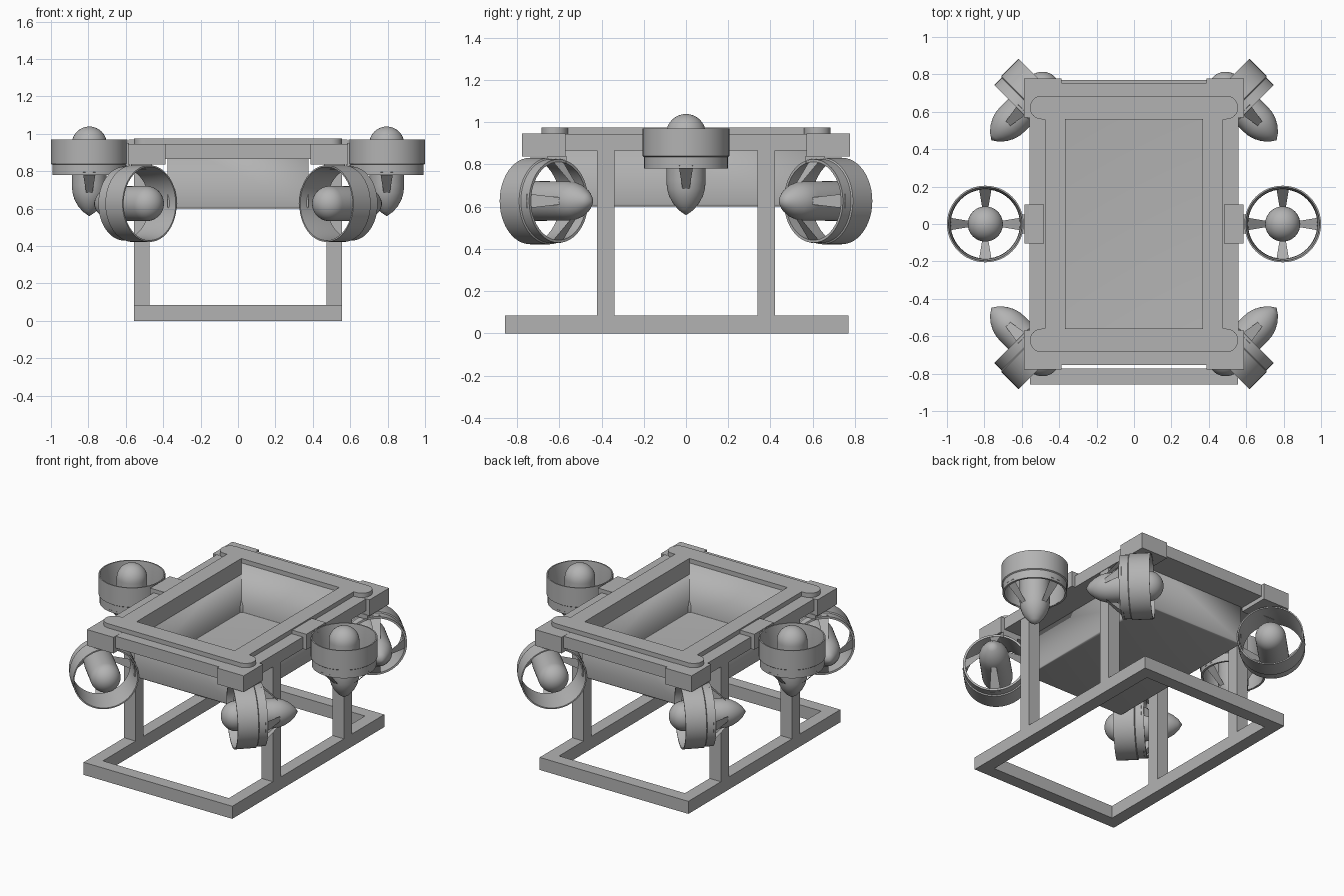
import bpy
import bmesh
import math
from mathutils import Matrix, Vector

cube = bpy.data.objects.get("Cube")
if cube:
    bpy.data.objects.remove(cube, do_unlink=True)

grey = bpy.data.materials.new("plain grey")
grey.use_nodes = True
grey.diffuse_color = (0.45, 0.45, 0.45, 1)
grey.node_tree.nodes["Principled BSDF"].inputs["Base Color"].default_value = (0.45, 0.45, 0.45, 1)


def finish(name, bm, smooth=False):
    bmesh.ops.recalc_face_normals(bm, faces=bm.faces)
    mesh = bpy.data.meshes.new(name)
    bm.to_mesh(mesh)
    bm.free()
    mesh.materials.append(grey)
    obj = bpy.data.objects.new(name, mesh)
    bpy.context.collection.objects.link(obj)
    if smooth:
        bpy.ops.object.select_all(action='DESELECT')
        obj.select_set(True)
        bpy.context.view_layer.objects.active = obj
        bpy.ops.object.shade_smooth_by_angle(angle=math.radians(35))
    return obj


def box_mesh(x, y, z):
    """Box from (low, high) ranges on each axis."""
    bm = bmesh.new()
    size = [r[1] - r[0] for r in (x, y, z)]
    mid = [(r[0] + r[1]) / 2 for r in (x, y, z)]
    bmesh.ops.create_cube(bm, size=1, matrix=Matrix.Translation(mid) @ Matrix.Diagonal((*size, 1)))
    return bm


def box(name, x, y, z):
    return finish(name, box_mesh(x, y, z))


def flip(r, s):
    return r if s > 0 else (-r[1], -r[0])


def lathe(name, profile, matrix, closed=False):
    """Revolve (radius, height) points around the local z axis."""
    bm = bmesh.new()
    verts = [bm.verts.new((r, 0, h)) for r, h in profile]
    edges = [bm.edges.new(pair) for pair in zip(verts, verts[1:])]
    if closed:
        edges.append(bm.edges.new((verts[-1], verts[0])))
    bmesh.ops.spin(bm, geom=verts + edges, axis=(0, 0, 1), cent=(0, 0, 0),
                   angle=math.tau, steps=48, use_duplicate=False)
    bmesh.ops.remove_doubles(bm, verts=bm.verts, dist=0.0004)
    bm.transform(matrix)
    return finish(name, bm, True)


def thruster(label, centre, tail):
    """Ducted thruster; the nose dome is at centre and the cone points along tail."""
    m = Matrix.Translation(centre) @ (-Vector(tail)).to_track_quat('Z', 'Y').to_matrix().to_4x4()
    # Duct with a wider intake band
    lathe(label + "_duct", [(0.185, -0.165), (0.198, -0.165), (0.198, -0.11), (0.205, -0.105),
                            (0.205, 0.025), (0.197, 0.025), (0.187, -0.07)], m, True)
    # Round nose, straight body and pointed tail
    nose = [(0.094 * math.sin(a), 0.094 * math.cos(a))
            for a in (i * math.pi / 20 for i in range(11))]
    tail_curve = [(0.093, -0.22), (0.09, -0.26), (0.08, -0.295),
                  (0.061, -0.33), (0.034, -0.362), (0, -0.385)]
    lathe(label + "_hub", nose + tail_curve, m)
    # Four tapered struts from the duct to the hub
    bm = bmesh.new()
    for k in range(4):
        ends = []
        for r, h, w in ((0.192, -0.155, 0.033), (0.078, -0.27, 0.014)):
            ends.append([bm.verts.new((r + d, s * w, h + d))
                         for d, s in ((0.006, -1), (0.006, 1), (-0.006, 1), (-0.006, -1))])
        a, b = ends
        bm.faces.new(a)
        bm.faces.new(b)
        for i in range(4):
            j = (i + 1) % 4
            bm.faces.new((a[i], a[j], b[j], b[i]))
        bmesh.ops.rotate(bm, verts=bm.verts, matrix=Matrix.Rotation(math.pi / 2, 3, 'Z'))
    bm.transform(m)
    finish(label + "_struts", bm)


# Open tub with softened bottom edges
bm = box_mesh((-0.378, 0.378), (-0.572, 0.572), (0.6, 0.96))
bmesh.ops.delete(bm, geom=[f for f in bm.faces if f.calc_center_median().z > 0.95], context='FACES_ONLY')
low = [e for e in bm.edges if all(v.co.z < 0.61 for v in e.verts)]
bmesh.ops.bevel(bm, geom=low, offset=0.012, segments=3, affect='EDGES', profile=0.5)
tub = finish("tub", bm, True)
wall = tub.modifiers.new("wall", 'SOLIDIFY')
wall.thickness = 0.011
wall.offset = -1

# Skid, deck and lip, front and back
deck = (0.865, 0.945)
lip = (0.945, 0.975)
for s, end in ((-1, "front"), (1, "back")):
    box(end + "_deck", (-0.56, 0.56), flip((0.565, 0.755), s), deck)
    bm = box_mesh((-0.556, 0.556), flip((0.56, 0.685), s), lip)
    upright = [e for e in bm.edges if abs(e.verts[0].co.z - e.verts[1].co.z) > 0.01]
    bmesh.ops.bevel(bm, geom=upright, offset=0.061, segments=8, affect='EDGES', profile=0.5)
    finish(end + "_lip", bm, True)
box("front_skid_bar", (-0.472, 0.472), (-0.857, -0.772), (0, 0.085))
box("back_skid_bar", (-0.472, 0.472), (0.685, 0.77), (0, 0.085))

for sx, side in ((-1, "right"), (1, "left")):
    box(side + "_skid_rail", flip((0.472, 0.557), sx), (-0.857, 0.77), (0, 0.085))
    box(side + "_deck", flip((0.37, 0.56), sx), (-0.565, 0.565), deck)
    box(side + "_lip", flip((0.367, 0.475), sx), (-0.565, 0.565), lip)
    # Side thruster with its bracket
    box(side + "_bracket", flip((0.48, 0.585), sx), (-0.105, 0.105), (0.865, 0.97))
    box(side + "_bracket_pad", flip((0.58, 0.602), sx), (-0.05, 0.05), (0.83, 0.95))
    thruster(side + "_lift", (sx * 0.795, 0, 0.945), (0, 0, -1))
    for sy, end in ((-1, "front"), (1, "back")):
        name = end + "_" + side
        box(name + "_post", flip((0.472, 0.557), sx), flip((0.338, 0.422), sy), (0.085, 0.865))
        # Corner block, pad and angled thruster
        box(name + "_corner_block", flip((0.388, 0.587), sx), flip((0.57, 0.778), sy), (0.837, 0.946))
        box(name + "_pad", flip((0.46, 0.573), sx), flip((0.565, 0.655), sy), (0.81, 0.84))
        thruster(name + "_drive", (sx * 0.49, sy * 0.72, 0.627), (sx, -sy, 0))
